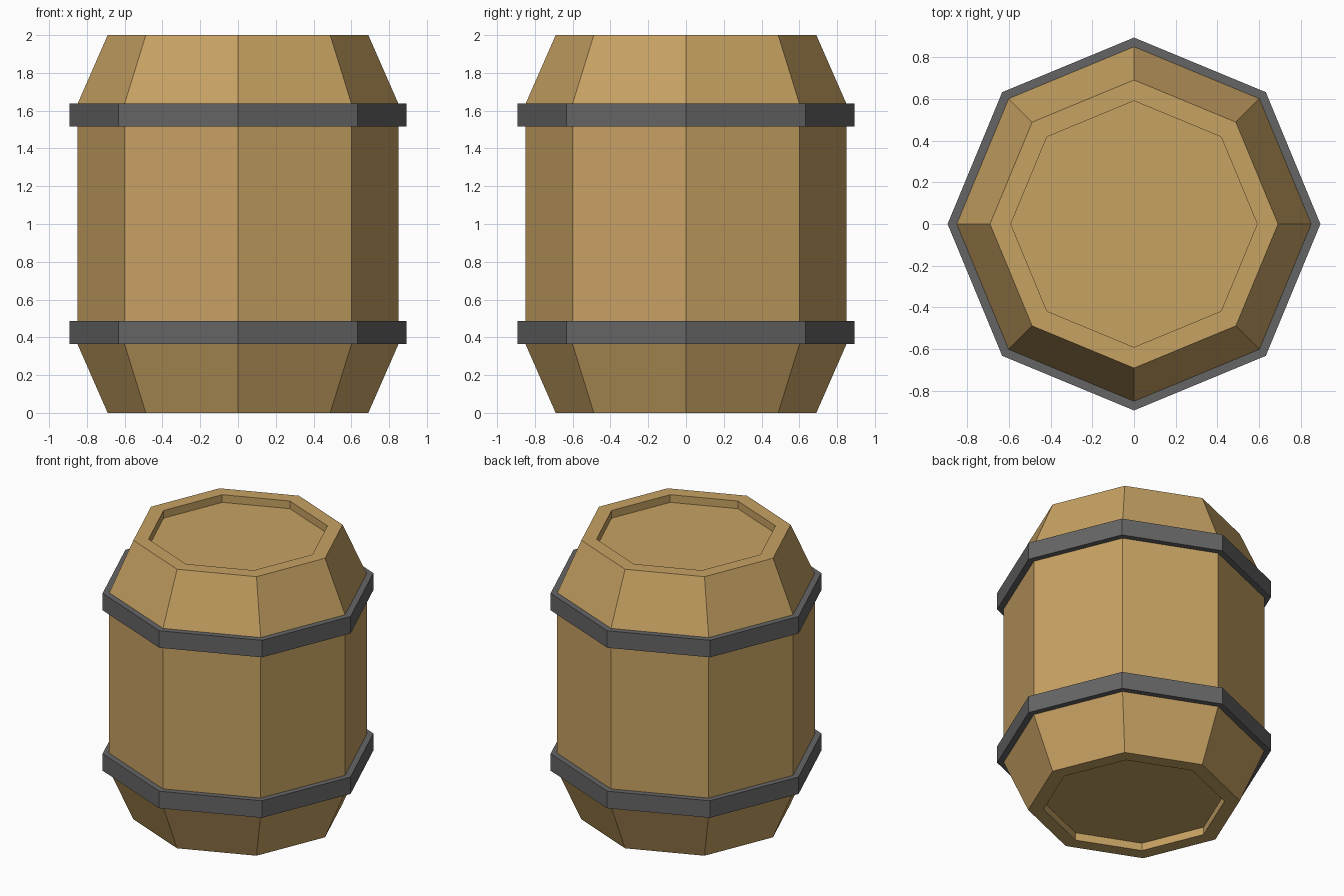
import bpy, bmesh, math

if "Cube" in bpy.data.objects:
    bpy.data.objects.remove(bpy.data.objects["Cube"])

SIDES = 8


def material(name, rgb):
    m = bpy.data.materials.new(name)
    m.diffuse_color = (*rgb, 1.0)
    m.use_nodes = True
    m.node_tree.nodes["Principled BSDF"].inputs["Base Color"].default_value = m.diffuse_color
    return m


def lathe(name, profile, mat, closed=False):
    """Revolve (radius, height) points into flat octagonal rings."""
    bm = bmesh.new()
    rings = []
    for r, z in profile:
        rings.append([bm.verts.new((r * math.cos(math.tau * i / SIDES),
                                    r * math.sin(math.tau * i / SIDES), z))
                      for i in range(SIDES)])
    pairs = list(zip(rings, rings[1:]))
    if closed:
        pairs.append((rings[-1], rings[0]))
    else:
        bm.faces.new(rings[0])
        bm.faces.new(rings[-1])
    for a, b in pairs:
        for i in range(SIDES):
            j = (i + 1) % SIDES
            bm.faces.new((a[i], a[j], b[j], b[i]))
    bmesh.ops.recalc_face_normals(bm, faces=bm.faces)
    mesh = bpy.data.meshes.new(name)
    bm.to_mesh(mesh)
    bm.free()
    mesh.materials.append(mat)
    ob = bpy.data.objects.new(name, mesh)
    bpy.context.collection.objects.link(ob)
    return ob


wood = material("oak_wood", (0.57, 0.36, 0.125))
iron = material("dark_iron", (0.13, 0.13, 0.13))

# Barrel body with a recessed lid at both ends
half = [(0.59, 0.055), (0.59, 0.0), (0.69, 0.0), (0.85, 0.365)]
lathe("barrel_body", half + [(r, 2.0 - z) for r, z in reversed(half)], wood)

# Hoops around both shoulders
for name, z0, z1 in (("lower_hoop", 0.365, 0.487), ("upper_hoop", 1.515, 1.637)):
    lathe(name, [(0.84, z0), (0.893, z0), (0.893, z1), (0.84, z1)], iron, closed=True)
